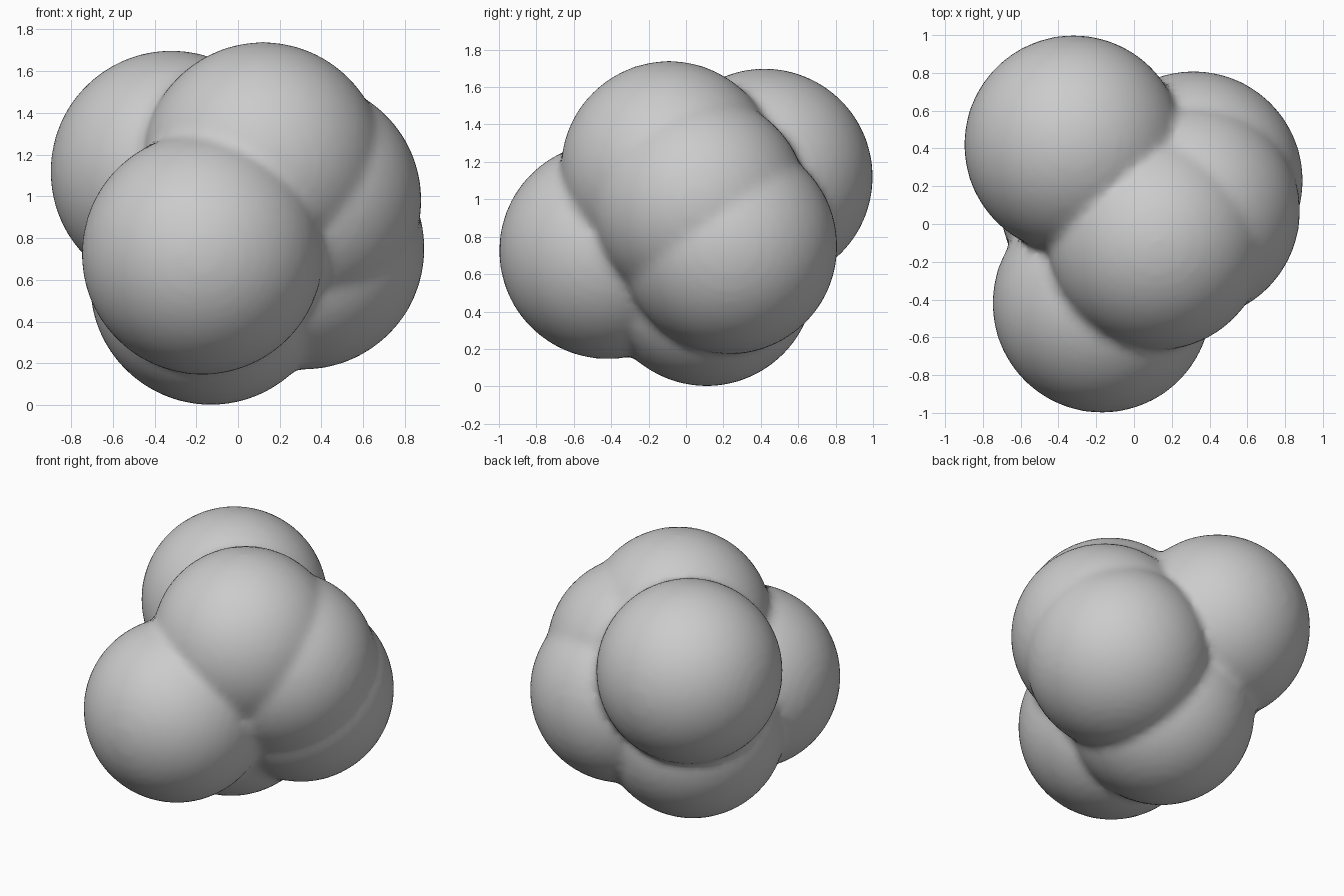
import bpy, bmesh
from mathutils import Matrix, Vector

if "Cube" in bpy.data.objects:
    bpy.data.objects.remove(bpy.data.objects["Cube"])

RADIUS = 0.58
LOBES = [
    (-0.32, 0.42, 1.12),   # back left, upper
    (-0.17, -0.42, 0.725), # front left, low
    (0.12, -0.09, 1.16),   # top
    (0.30, 0.07, 0.98),    # right shoulder
    (0.315, 0.23, 0.75),   # right, low
    (-0.13, 0.11, 0.58),   # bottom
]

# Overlapping balls in one mesh
bm = bmesh.new()
for centre in LOBES:
    bmesh.ops.create_icosphere(bm, subdivisions=4, radius=RADIUS,
                               matrix=Matrix.Translation(Vector(centre)))
mesh = bpy.data.meshes.new("ball_cluster")
bm.to_mesh(mesh)
bm.free()
cluster = bpy.data.objects.new("ball_cluster", mesh)
bpy.context.collection.objects.link(cluster)

# Fuse into one skin and soften the creases
fuse = cluster.modifiers.new("fuse", 'REMESH')
fuse.mode = 'VOXEL'
fuse.voxel_size = 0.03
fuse.use_smooth_shade = True
soften = cluster.modifiers.new("soften", 'SMOOTH')
soften.factor = 0.5
soften.iterations = 5
